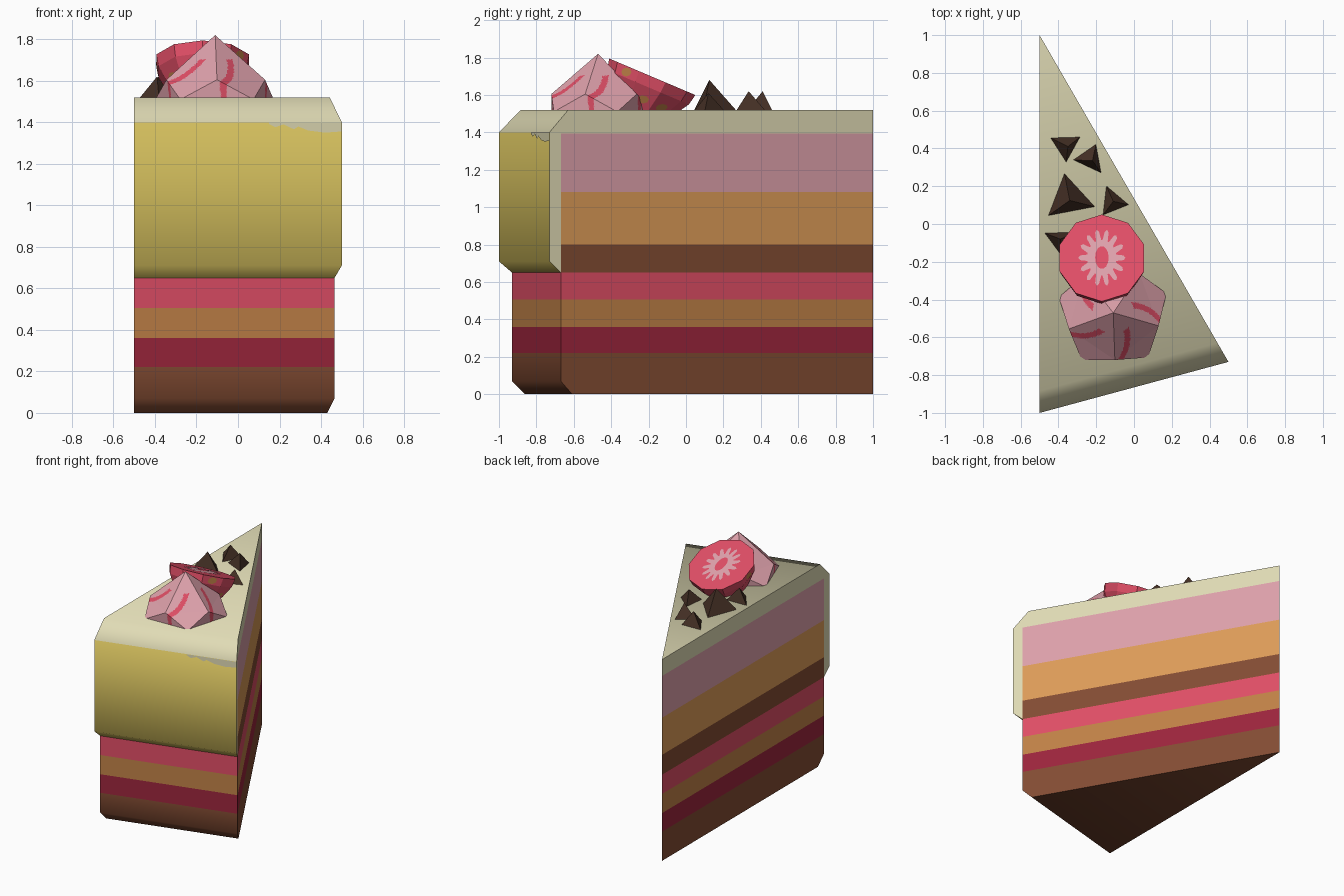
import bpy, bmesh, math
from mathutils import Vector as V

if "Cube" in bpy.data.objects:
    bpy.data.objects.remove(bpy.data.objects["Cube"])


def material(name, r, g, b):
    lin = [((c / 255 + 0.055) / 1.055) ** 2.4 for c in (r, g, b)]
    m = bpy.data.materials.new(name)
    m.diffuse_color = (*lin, 1)
    m.use_nodes = True
    m.node_tree.nodes["Principled BSDF"].inputs["Base Color"].default_value = m.diffuse_color
    return m


CREAM = material("cream", 224, 219, 181)
YELLOW = material("yellow glaze", 222, 200, 98)
PINK = material("pale pink", 222, 161, 171)
ORANGE = material("light orange", 222, 156, 88)
BROWN = material("brown sponge", 131, 76, 51)
RED = material("strawberry red", 224, 78, 102)
TAN = material("tan sponge", 192, 129, 71)
CRIMSON = material("crimson jam", 156, 37, 60)
CHOC = material("dark chocolate", 70, 49, 38)


def finish(name, bm, mats, smooth=False, recalc=True):
    if recalc:
        bmesh.ops.recalc_face_normals(bm, faces=bm.faces)
    me = bpy.data.meshes.new(name)
    bm.to_mesh(me)
    bm.free()
    ob = bpy.data.objects.new(name, me)
    bpy.context.collection.objects.link(ob)
    for m in mats:
        me.materials.append(m)
    if smooth:
        bpy.ops.object.select_all(action='DESELECT')
        ob.select_set(True)
        bpy.context.view_layer.objects.active = ob
        bpy.ops.object.shade_smooth_by_angle(angle=math.radians(60))
    return ob


# Slice outline: two outer corners and the tip
A, B, TIP = V((-0.5, -1, 0)), V((0.5, -0.73, 0)), V((-0.5, 1, 0))


def wedge(name, profile, mats, rule=None):
    """Profile of (fraction towards tip, z), swept from left cut to right cut."""
    bm = bmesh.new()
    left, right = [[bm.verts.new(c.lerp(TIP, f) + V((0, 0, z))) for f, z in profile] for c in (A, B)]
    bm.faces.new(left)
    bm.faces.new(right[::-1])
    n = len(profile)
    for i in range(n):
        j = (i + 1) % n
        if profile[i][0] < 1 or profile[j][0] < 1:
            bm.faces.new((left[i], left[j], right[j], right[i]))
    bmesh.ops.remove_doubles(bm, verts=bm.verts, dist=1e-5)
    bmesh.ops.recalc_face_normals(bm, faces=bm.faces)
    if rule:
        for f in bm.faces:
            f.material_index = rule(f)
    return finish(name, bm, mats, smooth=True)


# Cake layers
wedge("bottom_sponge", [(.07, 0), (.035, .07), (.035, .22), (1, .22), (1, 0)], [BROWN])
for name, z0, z1, m in (("crimson_layer", .22, .36, CRIMSON), ("tan_layer", .36, .505, TAN),
                        ("red_layer", .505, .65, RED), ("brown_layer", .65, .8, BROWN),
                        ("orange_layer", .8, 1.08, ORANGE), ("pink_layer", 1.08, 1.395, PINK)):
    wedge(name, [(.035, z0), (.035, z1), (1, z1), (1, z0)], [m])

# Frosting shell: cream, with yellow glaze on the outer face and its lower lip
wedge("frosting", [(.035, .65), (0, .71), (0, 1.4), (.058, 1.52), (1, 1.52), (1, 1.395), (.035, 1.395)],
      [CREAM, YELLOW],
      lambda f: int(f.normal.y < -.3 and f.normal.z < .3 and abs(f.normal.x) < .5))

# Cream drips running over the glaze
drips = [(.15, 1.392), (.18, 1.377), (.22, 1.39), (.24, 1.38), (.27, 1.366), (.29, 1.38),
         (.34, 1.36), (.38, 1.355), (.42, 1.35), (.499, 1.356), (.499, 1.4), (.15, 1.4)]
bm = bmesh.new()
bm.faces.new([bm.verts.new((x, -1.003 + .27 * (x + .5), z)) for x, z in drips])
finish("cream_drips", bm, [CREAM], recalc=False)

# Piped swirl: twisted five-sided peak with spiral stripes
C = V((-0.11, -0.47, 0))


def ring(bm, r, z, phase):
    return [bm.verts.new(C + V((r * math.cos(math.radians(phase + 72 * k)),
                                r * math.sin(math.radians(phase + 72 * k)), z))) for k in range(5)]


bm = bmesh.new()
base, mid = ring(bm, .30, 1.51, -124), ring(bm, .25, 1.605, -88)
apex = bm.verts.new(C + V((0, 0, 1.82)))
for k in range(5):
    j = (k + 1) % 5
    bm.faces.new((base[k], base[j], mid[k]))
    bm.faces.new((mid[k], base[j], mid[j]))
    bm.faces.new((mid[k], mid[j], apex))
bmesh.ops.subdivide_edges(bm, edges=bm.edges[:], cuts=31, use_grid_fill=True)
bmesh.ops.triangulate(bm, faces=bm.faces)
for f in bm.faces:
    p = f.calc_center_median() - C
    r = math.hypot(p.x, p.y)
    off = (math.degrees(math.atan2(p.y, p.x)) + (r - .13) * 217 - 17 + 36) % 72 - 36
    f.material_index = int(r > .11 and abs(math.radians(off)) * r < .017)
finish("cream_swirl", bm, [PINK, RED])

# Halved strawberry: tapered body with a tilted cut face
O = V((-0.17, -0.18, 1.697))
N = V((0, .39, .92)).normalized()
U = V((1, 0, 0))
W = N.cross(U)


def on_cut(x, y, d=0):
    return O + U * x + W * y + N * d


SIDES = 10
bm = bmesh.new()
rings = []
for s, d in ((1, 0), (.95, -.06), (.6, -.2)):
    rings.append([bm.verts.new(on_cut(.235 * s * math.cos(a), .25 * s * math.sin(a), d))
                  for a in (math.tau * (k + .5) / SIDES for k in range(SIDES))])
for up, low in zip(rings, rings[1:]):
    for k in range(SIDES):
        j = (k + 1) % SIDES
        bm.faces.new((low[k], low[j], up[j], up[k]))
bm.faces.new(rings[0])
bm.faces.new(rings[-1][::-1])
bm.normal_update()
# (centre, normal) of side faces that carry a seed
spots = [(f.calc_center_median(), f.normal.copy())
         for i, f in enumerate(bm.faces[:2 * SIDES]) if i in (4, 8, 10, 12, 15, 19)]
finish("strawberry", bm, [RED])

bm = bmesh.new()
for c, n in spots:
    u = n.cross(V((0, 0, 1))).normalized()
    w = n.cross(u)
    bm.faces.new([bm.verts.new(c + n * .003 + u * .034 * math.cos(a) + w * .024 * math.sin(a))
                  for a in (math.tau * k / 8 for k in range(8))])
finish("strawberry_seeds", bm, [TAN], recalc=False)


# Starburst and core on the cut face
def cut_plate(name, radii, d, m, sx, sy):
    bm = bmesh.new()
    n = len(radii)
    bm.faces.new([bm.verts.new(on_cut(sx * r * math.cos(math.tau * k / n),
                                      sy * r * math.sin(math.tau * k / n), d))
                  for k, r in enumerate(radii)])
    finish(name, bm, [m], recalc=False)


cut_plate("strawberry_starburst", [1, .92, .62, .62, .92] * 14, .003, PINK, .125, .165)
cut_plate("strawberry_core", [1] * 14, .006, RED, .036, .066)

# Chocolate chunks: base corners, then peak x, y, z
chunks = [((-.45, .46), (-.28, .465), (-.36, .32), (-.35, .41, 1.62)),
          ((-.33, .34), (-.2, .43), (-.17, .265), (-.22, .335, 1.62)),
          ((-.46, .04), (-.37, .275), (-.2, .09), (-.34, .125, 1.68)),
          ((-.15, .21), (-.02, .1), (-.17, .04), (-.11, .12, 1.61)),
          ((-.48, -.045), (-.3, -.04), (-.38, -.18), (-.39, -.08, 1.62))]
for i, (*corners, peak) in enumerate(chunks):
    bm = bmesh.new()
    b = [bm.verts.new((x, y, 1.51)) for x, y in corners]
    p = bm.verts.new(peak)
    bm.faces.new(b)
    for k in range(3):
        bm.faces.new((b[k], b[(k + 1) % 3], p))
    finish(f"chocolate_chunk_{i + 1}", bm, [CHOC])
